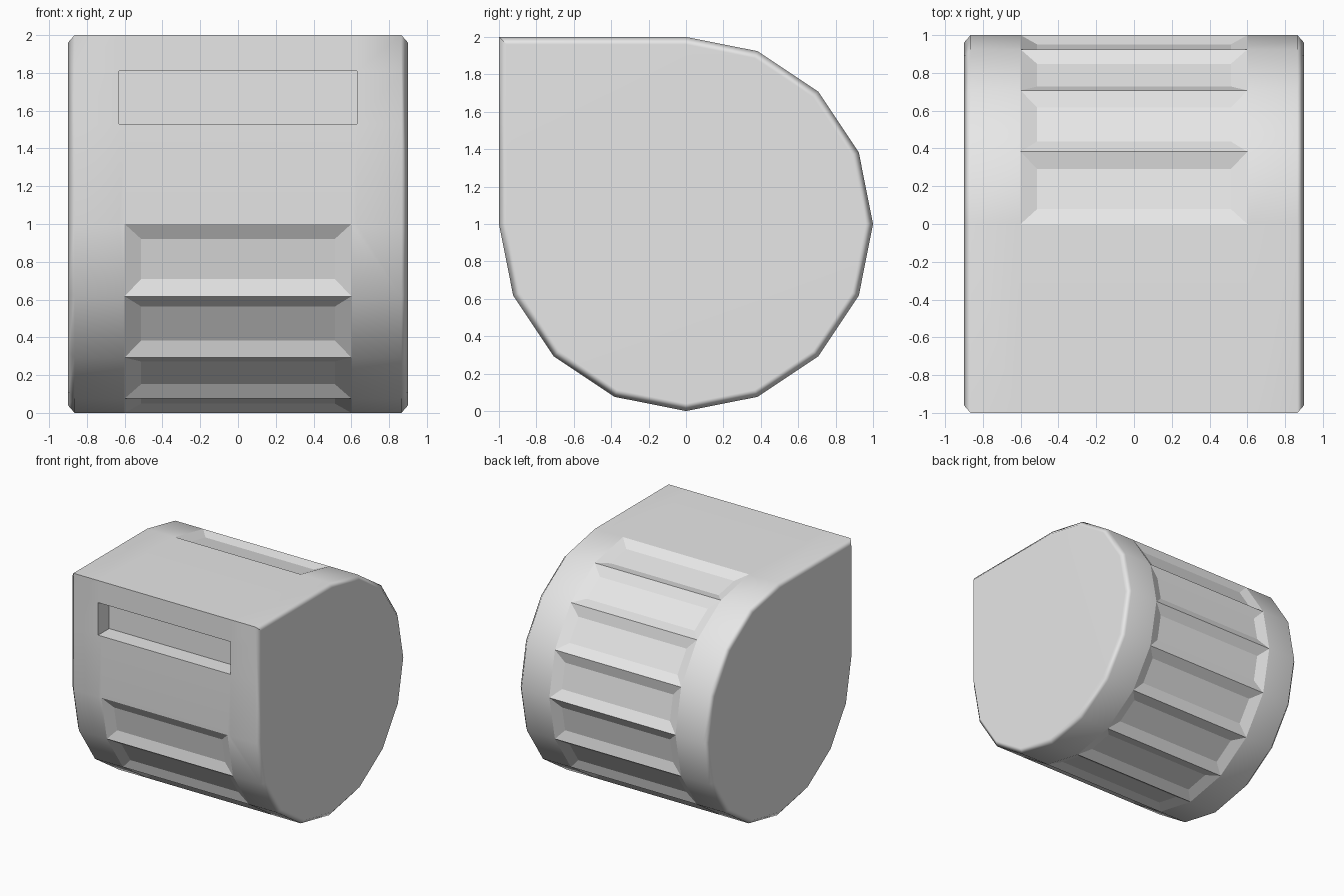
import bpy, bmesh
from math import sin, cos, radians

old = bpy.data.objects.get("Cube")
if old:
    bpy.data.objects.remove(old, do_unlink=True)

grey = bpy.data.materials.new("plain_grey")
grey.use_nodes = True
grey.diffuse_color = (0.8, 0.8, 0.8, 1)
grey.node_tree.nodes["Principled BSDF"].inputs["Base Color"].default_value = (0.8, 0.8, 0.8, 1)

SIDES = 12          # facets around the three-quarter round
STEP = radians(270 / SIDES)
HALF_GRIP = 0.6
SLOT_X, SLOT_LOW, SLOT_HIGH, SLOT_DEPTH = 0.63, 1.53, 1.81, 0.15

# Side profile: round with one square corner at the front top
profile = [(sin(i * STEP), cos(i * STEP)) for i in range(SIDES + 1)] + [(-1, 1)]
count = len(profile)

# Drum body lofted along x, with chamfered ends
bm = bmesh.new()
stations = [(-0.9, 0.96), (-0.865, 1), (-HALF_GRIP, 1),
            (HALF_GRIP, 1), (0.865, 1), (0.9, 0.96)]
rings = [[bm.verts.new((x, y * s, 1 + z * s)) for y, z in profile] for x, s in stations]
grips = []
for k, (a, b) in enumerate(zip(rings, rings[1:])):
    for i in range(count):
        j = (i + 1) % count
        face = bm.faces.new((a[i], a[j], b[j], b[i]))
        face.smooth = True
        if k == 2 and i < SIDES:
            grips.append(face)
for ring in (rings[0], rings[-1]):
    bm.faces.new(ring).smooth = True
bmesh.ops.recalc_face_normals(bm, faces=bm.faces[:])

# Sunken grip panels around the round
rims = bmesh.ops.inset_individual(bm, faces=grips, thickness=0.087, depth=-0.033,
                                  use_even_offset=True)["faces"]
for face in grips + rims:
    face.smooth = False


# Slot in the flat front
def front_faces():
    return [f for f in bm.faces if f.normal.y < -0.99 and f.calc_center_median().z > 1]


for point, normal in (((0, 0, SLOT_LOW), (0, 0, 1)), ((0, 0, SLOT_HIGH), (0, 0, 1)),
                      ((-SLOT_X, 0, 0), (1, 0, 0)), ((SLOT_X, 0, 0), (1, 0, 0))):
    faces = front_faces()
    geom = faces + list({e for f in faces for e in f.edges}) + list({v for f in faces for v in f.verts})
    bmesh.ops.bisect_plane(bm, geom=geom, plane_co=point, plane_no=normal)
    bm.normal_update()
slot = []
for f in front_faces():
    c = f.calc_center_median()
    if abs(c.x) < SLOT_X and SLOT_LOW < c.z < SLOT_HIGH:
        slot.append(f)
walls = bmesh.ops.extrude_face_region(bm, geom=slot)["geom"]
bmesh.ops.translate(bm, vec=(0, SLOT_DEPTH, 0),
                    verts=[v for v in walls if isinstance(v, bmesh.types.BMVert)])
bmesh.ops.delete(bm, geom=slot, context='FACES')
bm.normal_update()

# Sharp creases at square corners and around the flat panels
for e in bm.edges:
    e.smooth = e.calc_face_angle(0) < radians(50) and all(f.smooth for f in e.link_faces)

mesh = bpy.data.meshes.new("drum_body")
bm.to_mesh(mesh)
bm.free()
mesh.materials.append(grey)
body = bpy.data.objects.new("drum_body", mesh)
bpy.context.collection.objects.link(body)
shading = body.modifiers.new("weighted_normals", 'WEIGHTED_NORMAL')
shading.keep_sharp = True
